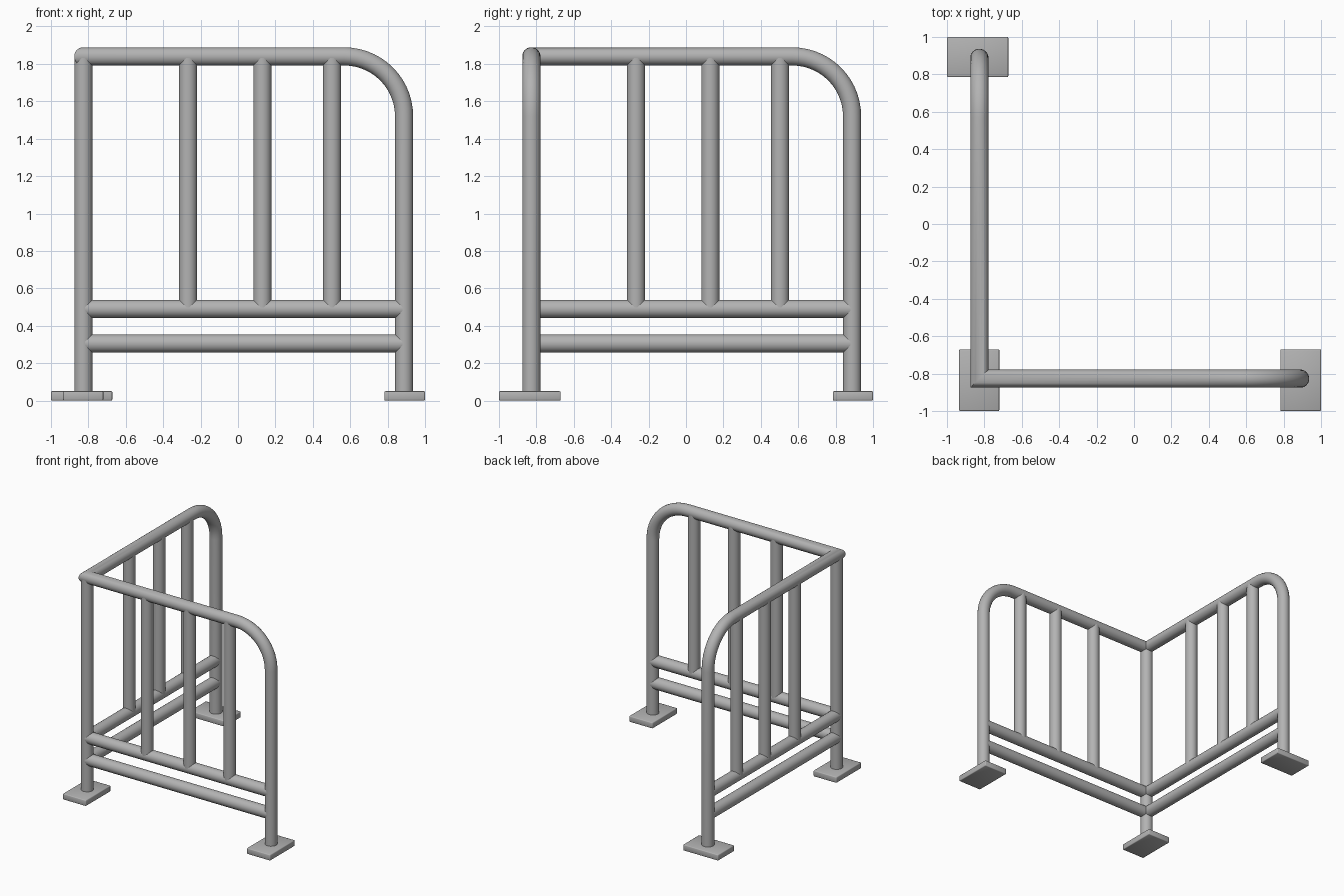
import bpy, bmesh, math
from mathutils import Vector

cube = bpy.data.objects.get("Cube")
if cube:
    bpy.data.objects.remove(cube, do_unlink=True)

steel = bpy.data.materials.new("grey_steel")
steel.use_nodes = True
GREY = (0.45, 0.45, 0.45, 1)
steel.diffuse_color = GREY
steel.node_tree.nodes["Principled BSDF"].inputs["Base Color"].default_value = GREY

R, SIDES = 0.049, 20          # tube radius and roundness
NEAR, FAR = -0.827, 0.888     # corner post and outer posts
TOP, BEND = 1.84, 0.32        # top rail height and bend radius
RAILS = (0.49, 0.305)
SPINDLES = (-0.267, 0.13, 0.503)


def finish(name, bm, angle):
    bmesh.ops.recalc_face_normals(bm, faces=bm.faces)
    mesh = bpy.data.meshes.new(name)
    bm.to_mesh(mesh)
    bm.free()
    mesh.materials.append(steel)
    obj = bpy.data.objects.new(name, mesh)
    bpy.context.collection.objects.link(obj)
    bpy.ops.object.select_all(action='DESELECT')
    obj.select_set(True)
    bpy.context.view_layer.objects.active = obj
    bpy.ops.object.shade_smooth_by_angle(angle=math.radians(angle))
    return obj


def tube(name, points):
    """Sweep a circle along the points, with a true mitre at every joint."""
    pts = [Vector(p) for p in points]
    dirs = [(b - a).normalized() for a, b in zip(pts, pts[1:])]
    u = dirs[0].orthogonal().normalized()
    v = dirs[0].cross(u)
    turns = [math.tau * i / SIDES for i in range(SIDES)]
    ring = [pts[0] + R * (math.cos(t) * u + math.sin(t) * v) for t in turns]
    bm = bmesh.new()
    last = [bm.verts.new(p) for p in ring]
    bm.faces.new(last)
    for i, d in enumerate(dirs):
        end = pts[i + 1]
        n = d + dirs[min(i + 1, len(dirs) - 1)]
        ring = [p + d * ((end - p).dot(n) / d.dot(n)) for p in ring]
        new = [bm.verts.new(p) for p in ring]
        for k in range(SIDES):
            j = (k + 1) % SIDES
            bm.faces.new((last[k], last[j], new[j], new[k]))
        last = new
    bm.faces.new(last)
    return finish(name, bm, 40)


def plate(name, x0, x1, y0, y1):
    bm = bmesh.new()
    bmesh.ops.create_cube(bm, size=1)
    for v in bm.verts:
        v.co = ((x0, x1)[v.co.x > 0], (y0, y1)[v.co.y > 0], (0, 0.05)[v.co.z > 0])
    bmesh.ops.bevel(bm, geom=bm.edges[:], offset=0.006, segments=2, affect='EDGES', profile=0.5)
    return finish(name, bm, 50)


# Each panel maps distance along it and height to a point
def front(s, z):
    return (s, NEAR, z)


def side(s, z):
    return (NEAR, s, z)


# Continuous frame: outer post, bend, top rail, mitred corner, and back down
def half_frame(panel):
    arc = [math.radians(90) * i / 14 for i in range(15)]
    return [panel(FAR, 0.03)] + [
        panel(FAR - BEND + BEND * math.cos(a), TOP - BEND + BEND * math.sin(a)) for a in arc]


tube("top_frame", half_frame(front) + [(NEAR, NEAR, TOP)] + half_frame(side)[::-1])
tube("corner_post", [(NEAR, NEAR, 0.03), (NEAR, NEAR, TOP)])

# Lower rails and upright bars of both panels
for label, panel in (("front", front), ("side", side)):
    for i, z in enumerate(RAILS):
        tube(f"{label}_lower_rail_{i + 1}", [panel(NEAR, z), panel(FAR, z)])
    for i, s in enumerate(SPINDLES):
        tube(f"{label}_upright_bar_{i + 1}", [panel(s, RAILS[0]), panel(s, TOP)])

# Floor plates
plate("corner_foot_plate", -0.935, -0.72, -1, -0.67)
plate("front_foot_plate", 0.782, 1, -1, -0.67)
plate("side_foot_plate", -1, -0.672, 0.785, 1)
